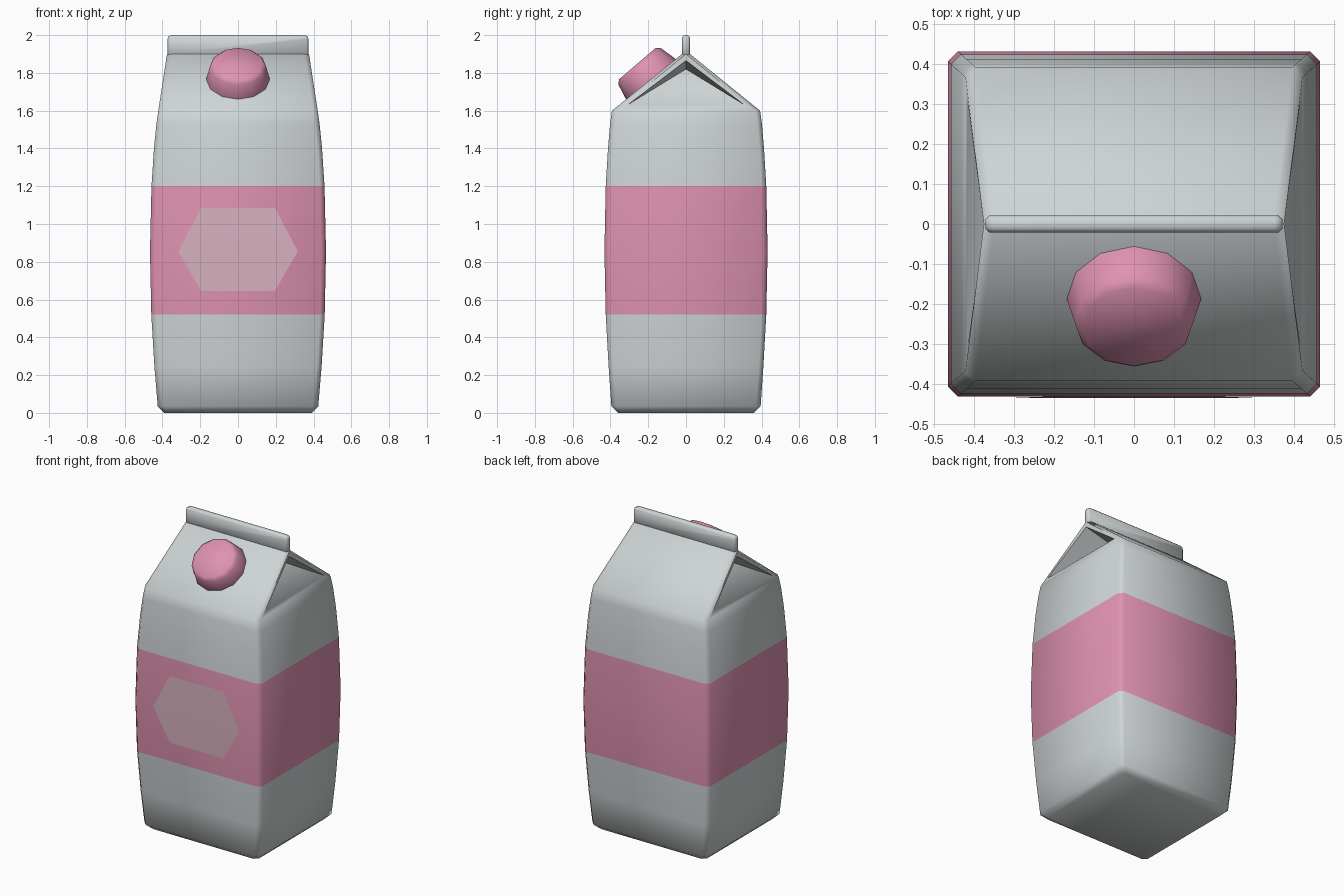
import bpy, bmesh, math
from mathutils import Matrix, Vector

if "Cube" in bpy.data.objects:
    bpy.data.objects.remove(bpy.data.objects["Cube"])


def material(name, r, g, b):
    m = bpy.data.materials.new(name)
    m.diffuse_color = (r, g, b, 1)
    m.use_nodes = True
    m.node_tree.nodes["Principled BSDF"].inputs["Base Color"].default_value = m.diffuse_color
    return m


CARD = material("pale grey card", 0.62, 0.66, 0.66)
PINK = material("pink", 0.74, 0.29, 0.44)
LABEL = material("pale pink label", 0.68, 0.44, 0.52)


def finish(name, bm, mats, angle, recalc=True):
    if recalc:
        bmesh.ops.recalc_face_normals(bm, faces=bm.faces)
    me = bpy.data.meshes.new(name)
    bm.to_mesh(me)
    bm.free()
    for m in mats:
        me.materials.append(m)
    ob = bpy.data.objects.new(name, me)
    bpy.context.collection.objects.link(ob)
    bpy.ops.object.select_all(action='DESELECT')
    bpy.context.view_layer.objects.active = ob
    ob.select_set(True)
    bpy.ops.object.shade_smooth_by_angle(angle=math.radians(angle))
    return ob


def loft(bm, rings):
    """Join successive vertex rings with quads."""
    n = len(rings[0])
    for a, b in zip(rings, rings[1:]):
        for i in range(n):
            j = (i + 1) % n
            bm.faces.new((a[i], a[j], b[j], b[i]))


# Carton body: bulging chamfered-rectangle rings (z, half x, half y)
SECTIONS = [(0, .39, .36), (.035, .425, .395), (.25, .443, .41), (.52, .459, .425),
            (.855, .466, .432), (1.2, .458, .425), (1.4, .445, .413),
            (1.53, .432, .402), (1.6, .422, .392)]
C = 0.025
bm = bmesh.new()
rings = []
for z, hx, hy in SECTIONS:
    pts = [(hx - C, -hy), (hx, C - hy), (hx, hy - C), (hx - C, hy),
           (C - hx, hy), (-hx, hy - C), (-hx, C - hy), (C - hx, -hy)]
    rings.append([bm.verts.new((x, y, z)) for x, y in pts])
loft(bm, rings)
bm.faces.new(rings[0])
top = rings[-1]

# Gable roof: two sloping panels and an inward-folded gusset at each end
front = {1: top[0], -1: top[7]}
back = {1: top[3], -1: top[4]}
side_f = {1: top[1], -1: top[6]}
side_b = {1: top[2], -1: top[5]}
rf, rb = {}, {}
for s in (1, -1):
    rf[s] = bm.verts.new((s * .352, -.015, 1.905))
    rb[s] = bm.verts.new((s * .352, .015, 1.905))
    ridge = bm.verts.new((s * .376, 0, 1.9))
    under = bm.verts.new((s * .374, 0, 1.865))
    pf = bm.verts.new((s * .417, -.31, 1.63))
    pb = bm.verts.new((s * .417, .31, 1.63))
    inner = bm.verts.new((s * .20, 0, 1.82))
    for f in [(front[s], side_f[s], ridge, rf[s]), (side_b[s], back[s], rb[s], ridge),
              (side_f[s], pf, under, ridge), (pb, side_b[s], ridge, under),
              (side_f[s], side_b[s], pb, pf), (pf, pb, inner),
              (pf, inner, under), (pb, under, inner), (rf[s], ridge, rb[s])]:
        bm.faces.new(f)
bm.faces.new((front[-1], front[1], rf[1], rf[-1]))
bm.faces.new((back[1], back[-1], rb[-1], rb[1]))
bm.faces.new((rf[-1], rf[1], rb[1], rb[-1]))

# Pink band by height
for f in bm.faces:
    if .52 < f.calc_center_median().z < 1.2:
        f.material_index = 1
finish("carton_body", bm, [CARD, PINK], 55)

# Sealed fin along the ridge
bm = bmesh.new()
bmesh.ops.create_cube(bm, size=1, matrix=Matrix.Translation((0, 0, 1.945))
                      @ Matrix.Diagonal((.745, .042, .11, 1)))
ends = [e for e in bm.edges if abs(e.verts[0].co.x - e.verts[1].co.x) < .01
        and e.verts[0].co.z > 1.95 and e.verts[1].co.z > 1.95]
bmesh.ops.bevel(bm, geom=ends, offset=.02, segments=2, profile=.5, affect='EDGES')
bmesh.ops.bevel(bm, geom=[e for e in bm.edges if e.calc_face_angle(0) > 1.2],
                offset=.01, segments=1, profile=.5, affect='EDGES')
finish("top_fin", bm, [CARD], 50)

# Twelve-sided screw cap, square to the front roof panel
axis = Vector((0, -.65, .76)).normalized()
place = Matrix.Translation((0, -.19, 1.77)) @ axis.to_track_quat('Z', 'Y').to_matrix().to_4x4()
bm = bmesh.new()
rings = []
for r, h in [(.168, -.025), (.168, 0), (.149, .083), (.129, .104)]:
    rings.append([bm.verts.new(place @ Vector((r * math.cos(i * math.pi / 6),
                                               r * math.sin(i * math.pi / 6), h)))
                  for i in range(12)])
loft(bm, rings)
bm.faces.new(rings[0])
bm.faces.new(rings[-1])
finish("cap", bm, [PINK], 50)

# Thin hexagonal label following the front face
bm = bmesh.new()
rows = []
for z, w, y in [(.645, .195, .428), (.855, .316, .432), (1.085, .197, .4275)]:
    rows.append([bm.verts.new((s * w, -y - .004, z)) for s in (-1, 1)])
for a, b in zip(rows, rows[1:]):
    bm.faces.new((a[0], a[1], b[1], b[0]))
finish("front_label", bm, [LABEL], 30, recalc=False)
